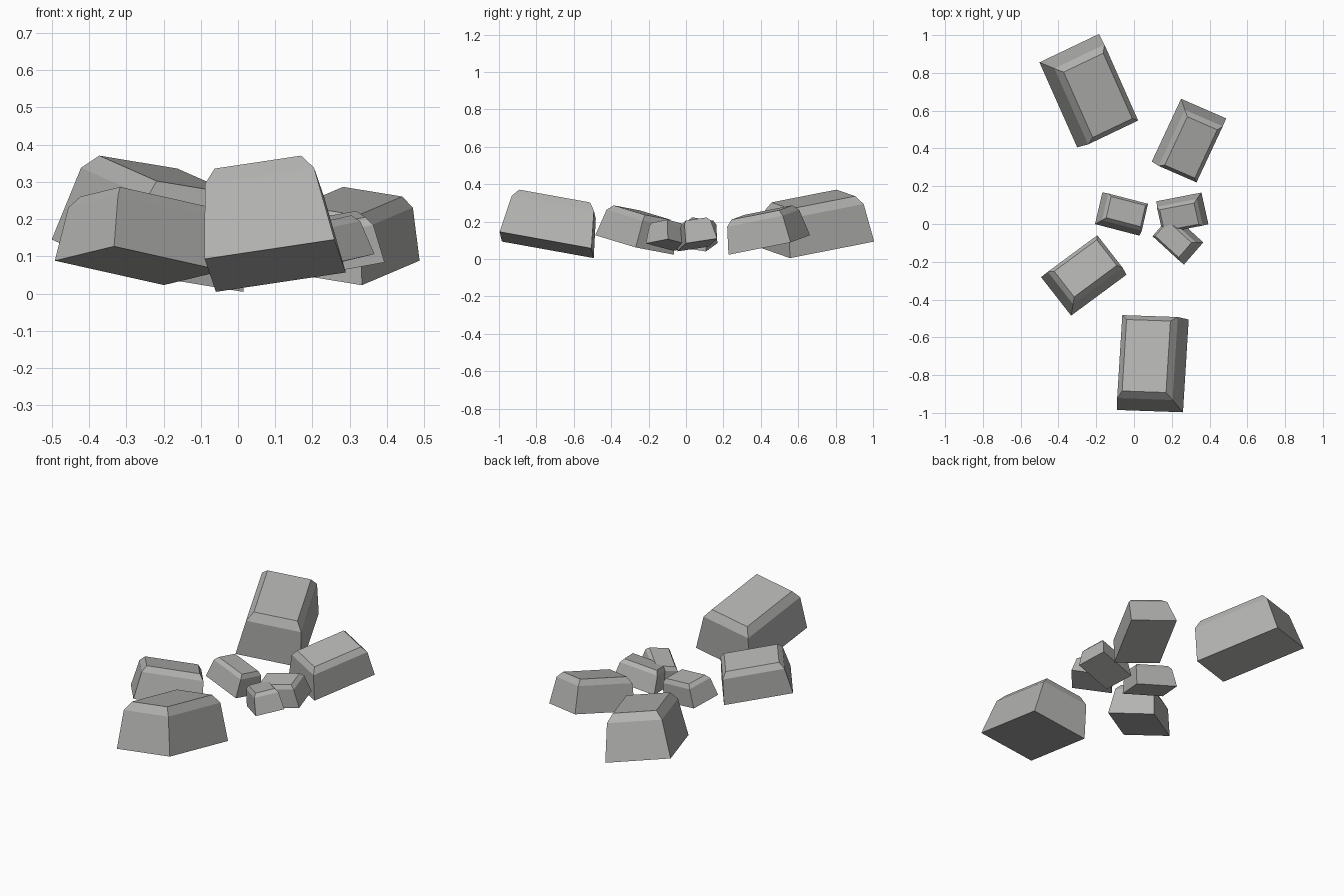
import bpy
import bmesh
from math import radians

default_cube = bpy.data.objects.get("Cube")
if default_cube:
    bpy.data.objects.remove(default_cube, do_unlink=True)

# Stone colour
stone = bpy.data.materials.new("stone_grey")
stone.use_nodes = True
colour = (0.45, 0.45, 0.44, 1)
stone.diffuse_color = colour
stone.node_tree.nodes["Principled BSDF"].inputs["Base Color"].default_value = colour


def stone_mesh():
    """Tapered block with a chamfered top, as stacked rectangles."""
    bm = bmesh.new()
    rings = []
    # width, depth and height of the foot, shoulder and crown
    for w, d, z in ((0.353, 0.5, 0), (0.297, 0.447, 0.207), (0.235, 0.385, 0.251)):
        corners = ((-1, -1), (1, -1), (1, 1), (-1, 1))
        rings.append([bm.verts.new((x * w / 2, y * d / 2, z)) for x, y in corners])
    bm.faces.new(rings[0][::-1])
    bm.faces.new(rings[-1])
    for low, high in zip(rings, rings[1:]):
        for i in range(4):
            j = (i + 1) % 4
            bm.faces.new((low[i], low[j], high[j], high[i]))
    mesh = bpy.data.meshes.new("tapered_stone")
    bm.to_mesh(mesh)
    bm.free()
    mesh.materials.append(stone)
    return mesh


block = stone_mesh()


def place_stone(name, x, y, heading, size, height):
    """Every stone leans the same way, then turns to its own heading."""
    ob = bpy.data.objects.new(name, block)
    ob.location = (x, y, 0.075)
    ob.rotation_euler = (radians(-10.3), radians(-8.5), radians(heading))
    ob.scale = (size, size, height)
    bpy.context.collection.objects.link(ob)


# Large stones
place_stone("large_stone_front", 0.10, -0.745, -2, 1, 1)
place_stone("large_stone_back", -0.243, 0.706, 205.5, 1, 1)

# Medium stones
place_stone("medium_stone_right", -0.266, -0.275, -52, 0.74, 0.71)
place_stone("medium_stone_left", 0.291, 0.445, 156.5, 0.745, 0.71)

# Small stones
place_stone("small_stone_middle", -0.069, 0.053, -103, 0.495, 0.5)
place_stone("small_stone_left", 0.257, 0.06, 102.5, 0.49, 0.5)
place_stone("small_stone_overlapping", 0.235, -0.082, 49, 0.445, 0.46)
